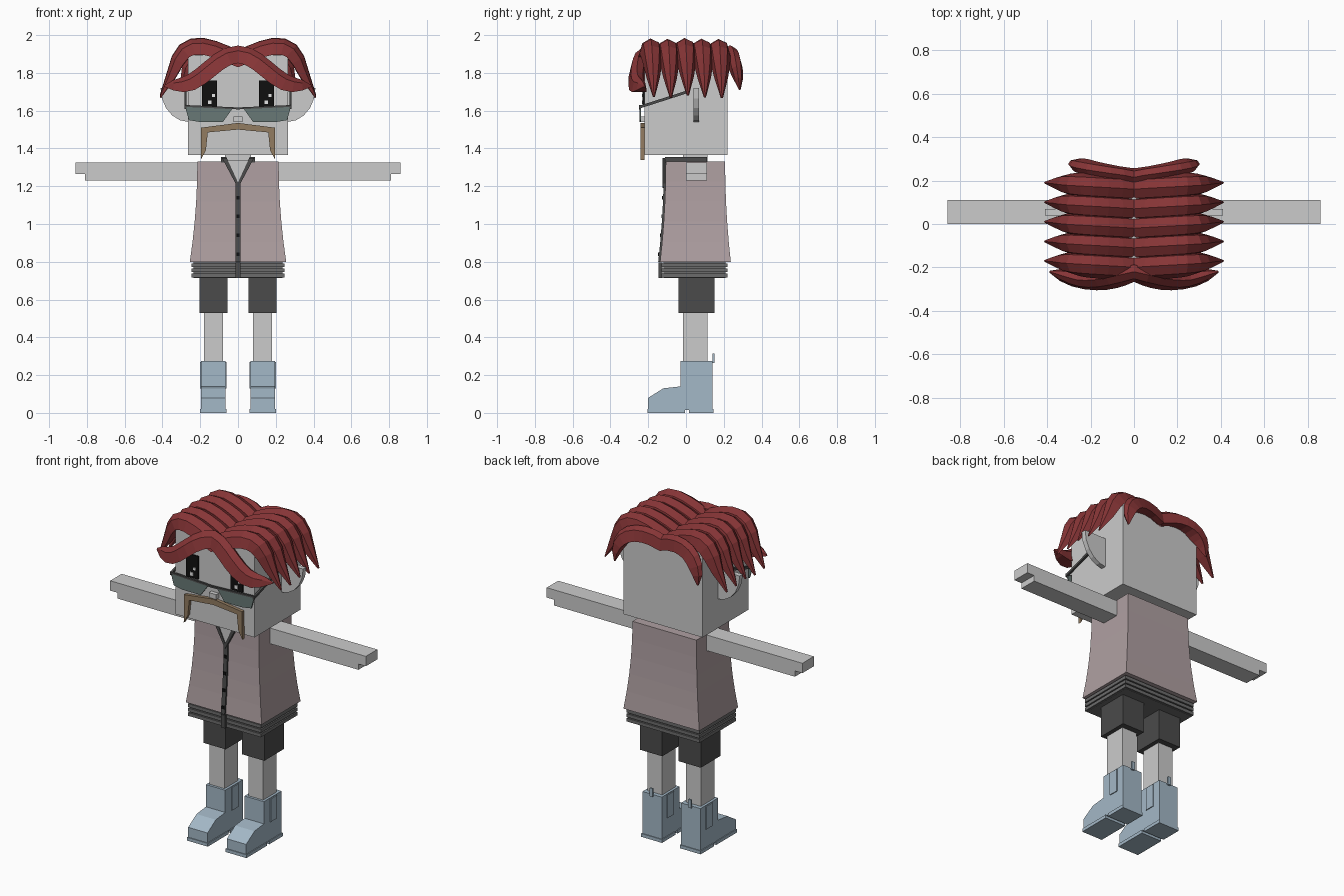
import bpy, bmesh, random
from math import sin, cos, pi
from mathutils import Vector

random.seed(4)
default_cube = bpy.data.objects.get("Cube")
if default_cube:
    bpy.data.objects.remove(default_cube, do_unlink=True)


def material(name, red, green, blue):
    mat = bpy.data.materials.new(name)
    mat.use_nodes = True
    mat.diffuse_color = (red, green, blue, 1)
    shader = mat.node_tree.nodes["Principled BSDF"]
    shader.inputs["Base Color"].default_value = mat.diffuse_color
    return mat


def grey(name, value):
    return material(name, value, value, value)


SKIN = grey("pale grey skin", .6)
DARK = grey("charcoal", .07)
HEM = grey("hem grey", .15)
BLACK = grey("black", .005)
WHITE = grey("white", .8)
HAIR = material("dark red hair", .24, .035, .037)
SHIRT = material("dusty mauve", .43, .35, .36)
BOOT = material("pale blue leather", .37, .48, .57)
BROWN = material("light brown", .29, .2, .12)
LENS = material("grey green lens", .14, .19, .18)


def loft(name, mat, rings, pair=False):
    """Join rings of points into a capped solid; a pair is mirrored in x."""
    bm = bmesh.new()
    loops = [[bm.verts.new(point) for point in ring] for ring in rings]
    for lower, upper in zip(loops, loops[1:]):
        for i in range(len(lower)):
            bm.faces.new((lower[i - 1], lower[i], upper[i], upper[i - 1]))
    bm.faces.new(loops[0])
    bm.faces.new(loops[-1])
    bmesh.ops.recalc_face_normals(bm, faces=bm.faces)
    mesh = bpy.data.meshes.new(name)
    bm.to_mesh(mesh)
    bm.free()
    mesh.materials.append(mat)
    part = bpy.data.objects.new(name, mesh)
    bpy.context.collection.objects.link(part)
    if pair:
        part.modifiers.new("Mirror", 'MIRROR').use_mirror_merge = False


def rectangle(x, y, z, half_x, half_y):
    return [(x - half_x, y - half_y, z), (x + half_x, y - half_y, z),
            (x + half_x, y + half_y, z), (x - half_x, y + half_y, z)]


def box(name, mat, centre, size, pair=False):
    x, y, z = centre
    width, depth, height = size
    loft(name, mat, [rectangle(x, y, z + side * height / 2, width / 2, depth / 2)
                     for side in (-1, 1)], pair)


def front_plate(name, mat, outline, y, depth, pair=False):
    loft(name, mat, [[(x, end, z) for x, z in outline] for end in (y, y + depth)], pair)


def side_plate(name, mat, outline, x, width, pair=False):
    loft(name, mat, [[(end, y, z) for y, z in outline]
                     for end in (x - width / 2, x + width / 2)], pair)


def lock(name, path, wide, thick, steps=8):
    """Faceted tapering hair lock swept along a path function, mirrored."""
    shape = [(-1, -.7), (-.7, .5), (0, 1), (.7, .6), (1, -.7)]
    points = [Vector(path(i / steps)) for i in range(steps + 1)]
    rings = []
    for i, point in enumerate(points):
        t = i / steps
        along = points[min(i + 1, steps)] - points[max(i - 1, 0)]
        normal = Vector((-along.z, 0, along.x)).normalized() if i else Vector((0, 0, 1))
        across = Vector((0, 1, 0))
        taper = 1.1 - t ** 6
        rings.append([point + taper * (across * wide * a + normal * thick * b)
                      for a, b in shape])
    loft(name, HAIR, rings, pair=True)


# Head, neck and quarter-round ears
box("head", SKIN, (0, 0, 1.63), (.53, .44, .53))
box("neck", SKIN, (0, .05, 1.34), (.14, .13, .1))
ear_rim = [(.26 + .15 * sin(i * pi / 10), 1.72 - .18 * cos(i * pi / 10)) for i in range(6)]
front_plate("ear", SKIN, ear_rim + [(.26, 1.72)], .04, .03, pair=True)


# Flared shirt and its button strip, both following the same curve
def flare(z):
    return ((1.33 - z) / .53) ** 2


def chest_y(z):
    return -.107 - .03 * flare(z)


shirt_levels = [.8 + .53 * i / 5 for i in range(6)]
loft("shirt", SHIRT, [rectangle(0, .05, z, .215 + .04 * flare(z), .05 - chest_y(z))
                      for z in shirt_levels])
loft("button_strip", DARK, [rectangle(0, chest_y(z), z, .013, .01)
                            for z in shirt_levels[:-1]])
for i in range(4):
    z = .84 + i * .1
    box("button", BLACK, (0, chest_y(z) - .01, z), (.018, .01, .018))

# Ridged hem below the shirt
box("hem_core", HEM, (0, .045, .76), (.47, .33, .09))
box("hem_front_strip", DARK, (0, -.135, .755), (.026, .02, .08))
for i in range(3):
    box("hem_ridge", HEM, (0, .045, .728 + i * .027), (.49, .35, .02))

# Open neck, lapels and collar
front_plate("open_neck", SKIN, [(0, 1.2), (.07, 1.335), (-.07, 1.335)], -.12, .02)
front_plate("lapel", DARK, [(0, 1.19), (.085, 1.35), (.06, 1.35), (0, 1.22)],
            -.125, .03, pair=True)
box("collar_side", DARK, (.075, 0, 1.34), (.03, .22, .03), pair=True)
box("collar_back", DARK, (0, .1, 1.34), (.18, .02, .03))

# Arms with stepped hands
box("arm", SKIN, (.53, .055, 1.295), (.66, .11, .06), pair=True)
box("arm_underside", SKIN, (.5, .055, 1.25), (.62, .11, .04), pair=True)

# Legs and shorts
LEG = .13
box("shorts_leg", DARK, (LEG, .055, .63), (.15, .19, .2), pair=True)
box("leg", SKIN, (LEG, .05, .4), (.1, .13, .3), pair=True)

# Boots
box("boot_shaft", BOOT, (LEG, .055, .145), (.13, .17, .26), pair=True)
side_plate("boot_toe", BOOT, [(-.2, .01), (-.2, .08), (-.12, .13), (-.03, .14), (-.03, .01)],
           LEG, .13, pair=True)
box("boot_sole", BOOT, (LEG, -.105, .01), (.14, .2, .02), pair=True)
box("boot_heel", BOOT, (LEG, .08, .01), (.14, .13, .02), pair=True)
box("boot_side_panel", BOOT, (LEG, .06, .2), (.14, .06, .14), pair=True)
box("boot_pull_tab", BOOT, (LEG, .145, .29), (.02, .01, .05), pair=True)

# Eyes with highlights
for x in (-.15, .15):
    box("eye", BLACK, (x, -.22, 1.69), (.08, .018, .14))
    box("eye_highlight_low", WHITE, (x, -.23, 1.645), (.02, .008, .02))
    box("eye_highlight_high", WHITE, (x + .02, -.23, 1.68), (.015, .008, .015))

# Nose and moustache
box("nose", SKIN, (0, -.23, 1.555), (.05, .03, .03))
front_plate("moustache", BROWN, [(0, 1.535), (.195, 1.51), (.197, 1.34), (.17, 1.39),
                                 (.16, 1.485), (0, 1.5)], -.24, .02, pair=True)

# Glasses
front_plate("lens", LENS, [(.03, 1.61), (.28, 1.62), (.26, 1.55), (.2, 1.54), (.08, 1.54)],
            -.245, .007, pair=True)
front_plate("glasses_rim", DARK, [(0, 1.607), (.283, 1.62), (.283, 1.63), (0, 1.617)],
            -.25, .012, pair=True)
side_plate("glasses_temple", DARK, [(-.25, 1.61), (-.25, 1.625), (0, 1.705), (0, 1.69)],
           .278, .012, pair=True)

# Side locks, row by row from front to back
for row in range(5):
    start = -.2 + row * .09
    lift = random.uniform(-.02, .02)
    lock("side_lock", lambda t: (.33 * sin(1.6 * t) + .08 * t ** 9, start + .03 * t,
                                 1.865 + (.25 + lift) * t - .43 * t ** 3), .055, .046)

# Curtain fringe and hanging back locks
lock("fringe", lambda t: (.39 * t, -.22 - .04 * sin(pi * t),
                          1.81 + .08 * cos(pi * min(1, 1.3 * t))), .042, .05)
lock("back_lock", lambda t: (.28 * sin(t * pi / 2), .215 + .07 * t,
                             1.87 + .2 * t - .36 * t * t), .038, .045)
